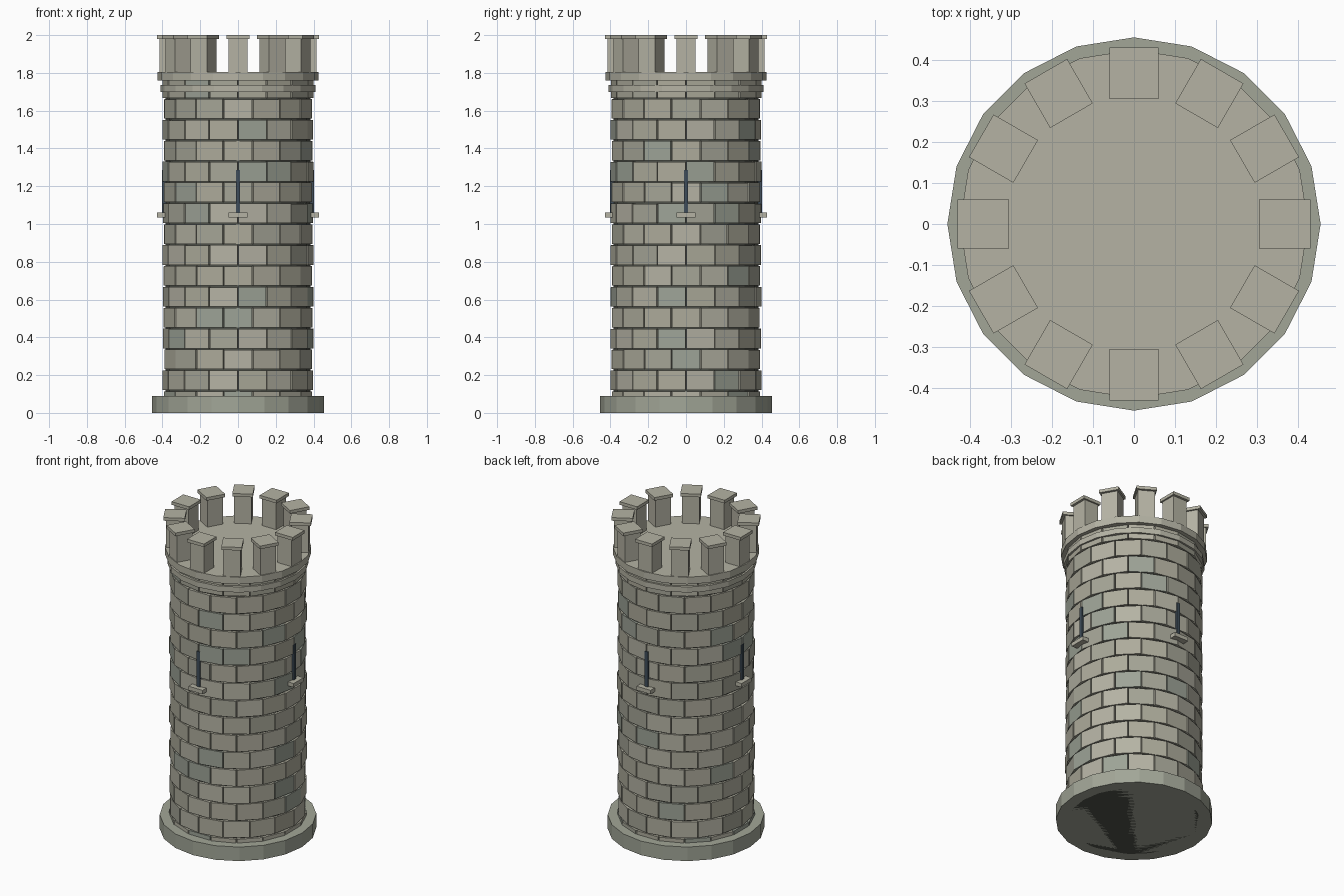
import bpy, bmesh, math, random
from mathutils import Matrix, Vector

if "Cube" in bpy.data.objects:
    bpy.data.objects.remove(bpy.data.objects["Cube"])

random.seed(4)


def material(name, rgb):
    m = bpy.data.materials.new(name)
    m.diffuse_color = (*rgb, 1)
    m.use_nodes = True
    m.node_tree.nodes["Principled BSDF"].inputs["Base Color"].default_value = m.diffuse_color
    return m


STONES = [material("stone_warm", (0.42, 0.41, 0.33)),
          material("stone_pale", (0.46, 0.45, 0.37)),
          material("stone_grey", (0.38, 0.38, 0.31)),
          material("stone_green", (0.34, 0.37, 0.31))]
MORTAR = material("mortar", (0.08, 0.085, 0.07))
TRIM = material("trim", (0.46, 0.45, 0.37))
PLINTH = material("plinth_stone", (0.36, 0.38, 0.31))
DARK = material("slit_dark", (0.05, 0.075, 0.10))


def finish(name, bm, mats):
    mesh = bpy.data.meshes.new(name)
    bm.to_mesh(mesh)
    bm.free()
    for m in mats:
        mesh.materials.append(m)
    obj = bpy.data.objects.new(name, mesh)
    bpy.context.collection.objects.link(obj)
    return obj


def drum(name, radius, z0, z1, mat, sides=20):
    bm = bmesh.new()
    bmesh.ops.create_cone(bm, cap_ends=True, segments=sides, radius1=radius,
                          radius2=radius, depth=z1 - z0,
                          matrix=Matrix.Translation((0, 0, (z0 + z1) / 2)))
    # put a corner exactly on the x axis
    a = math.atan2(bm.verts[:][0].co.y, bm.verts[:][0].co.x)
    bmesh.ops.rotate(bm, verts=bm.verts, matrix=Matrix.Rotation(-a, 3, 'Z'))
    return finish(name, bm, [mat])


def radial_box(bm, angle, r0, r1, width, z0, z1, index=0):
    """Box spanning r0..r1 outward along the given angle."""
    mat = (Matrix.Rotation(angle, 4, 'Z')
           @ Matrix.Translation(((r0 + r1) / 2, 0, (z0 + z1) / 2))
           @ Matrix.Diagonal((r1 - r0, width, z1 - z0, 1)))
    verts = bmesh.ops.create_cube(bm, size=1, matrix=mat)["verts"]
    for f in {f for v in verts for f in v.link_faces}:
        f.material_index = index


def ring_of_boxes(name, count, mat, *dims):
    bm = bmesh.new()
    for i in range(count):
        radial_box(bm, math.tau * i / count, *dims)
    return finish(name, bm, [mat])


# Foot, mortar core and the trim bands under the parapet
drum("plinth", 0.455, 0.0, 0.09, PLINTH)
drum("mortar_core", 0.383, 0.0, 1.765, MORTAR)
drum("lower_band", 0.41, 1.70, 1.735, TRIM)
drum("parapet_floor", 0.425, 1.76, 1.805, TRIM)

# Stone courses in running bond
COUNT, STEP = 16, 0.1105
bm = bmesh.new()
for row in range(-1, 15):
    z0 = 0.12 + row * STEP
    for i in range(COUNT):
        angle = math.tau * (i + (0.5 if row % 2 == 0 else 0)) / COUNT
        out = 0.391 + random.uniform(-0.002, 0.003)
        radial_box(bm, angle, 0.35, out, 0.149, z0 + 0.001,
                   z0 + 0.104 + random.uniform(-0.001, 0.001),
                   random.choice([0, 0, 1, 1, 2, 2, 3]))
finish("stone_courses", bm, STONES)

# Battlements
ring_of_boxes("merlons", 12, TRIM, 0.315, 0.415, 0.10, 1.805, 1.98)
ring_of_boxes("merlon_caps", 12, TRIM, 0.305, 0.43, 0.12, 1.98, 2.0)

# Arrow slits with sills on the four sides
ring_of_boxes("arrow_slits", 4, DARK, 0.37, 0.403, 0.022, 1.06, 1.285)
ring_of_boxes("slit_sills", 4, TRIM, 0.37, 0.43, 0.10, 1.035, 1.06)
